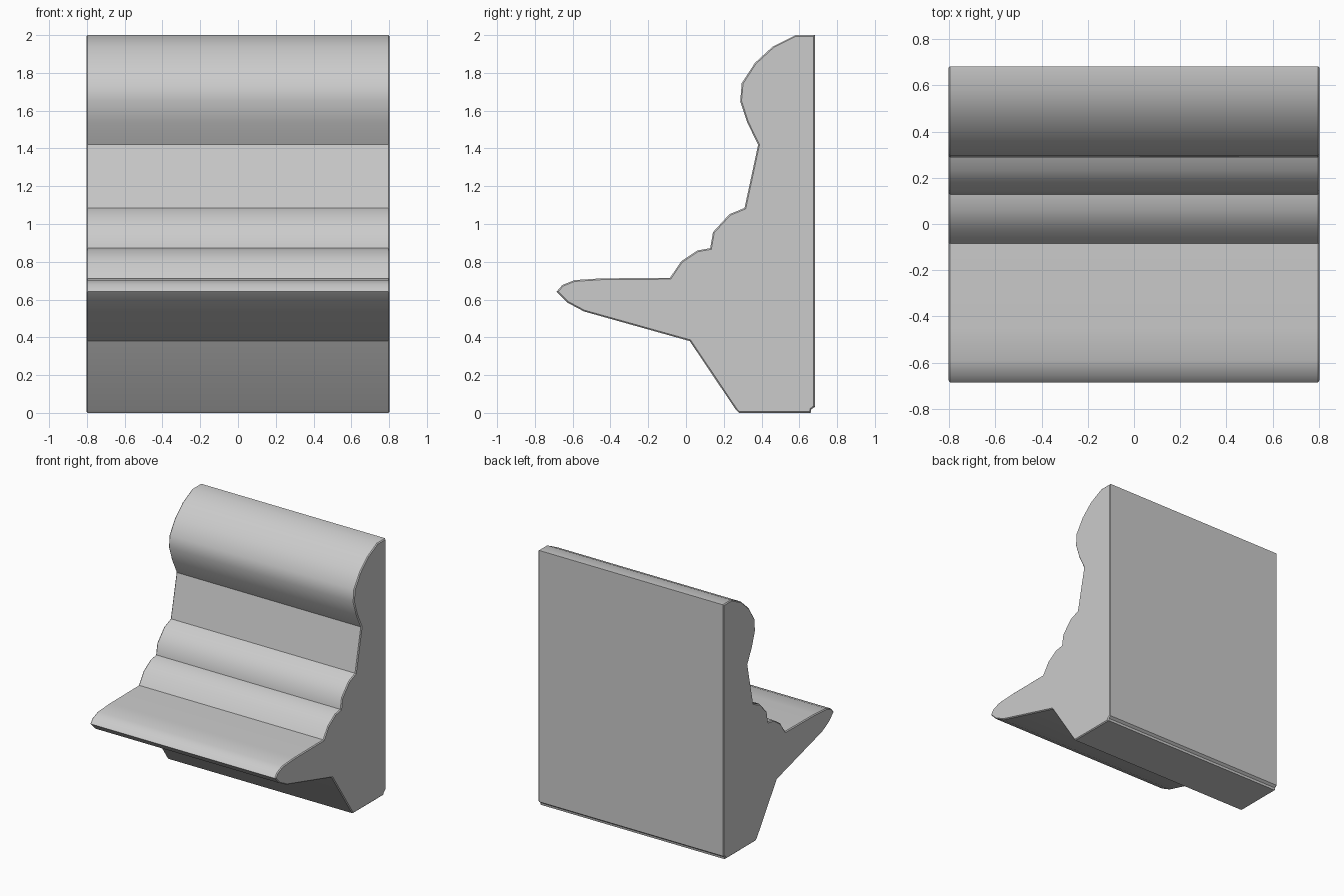
import bpy, bmesh, math

if "Cube" in bpy.data.objects:
    bpy.data.objects.remove(bpy.data.objects["Cube"])

HALF_WIDTH = 0.803

# Moulding side profile (y, z), going round from the bottom back edge
PROFILE = [
    (0.66, 0.0), (0.663, 0.018), (0.682, 0.032),                # bottom back lip
    (0.682, 2.0), (0.58, 2.0),                                 # back and top
    (0.46, 1.94), (0.365, 1.853), (0.295, 1.745), (0.287, 1.65),  # rounded crown
    (0.325, 1.535), (0.382, 1.42),                             # under the crown
    (0.31, 1.085), (0.23, 1.052), (0.143, 0.957),              # upper bead
    (0.128, 0.872), (0.06, 0.86), (-0.025, 0.803),             # lower bead
    (-0.085, 0.715), (-0.45, 0.712), (-0.59, 0.703),           # ledge top
    (-0.655, 0.677), (-0.685, 0.642), (-0.63, 0.585), (-0.54, 0.537),  # nose
    (0.02, 0.38), (0.265, 0.015), (0.28, 0.0),                 # underside
]

# Extrude the profile along x
bm = bmesh.new()
verts = [bm.verts.new((-HALF_WIDTH, y, z)) for y, z in PROFILE]
cap = bm.faces.new(verts)
ext = bmesh.ops.extrude_face_region(bm, geom=[cap], use_keep_orig=True)
far = [g for g in ext["geom"] if isinstance(g, bmesh.types.BMVert)]
bmesh.ops.translate(bm, verts=far, vec=(2 * HALF_WIDTH, 0, 0))
bmesh.ops.recalc_face_normals(bm, faces=bm.faces[:])

# Slightly eased end edges
rims = [e for e in bm.edges if abs(e.verts[0].co.x - e.verts[1].co.x) < 1e-5]
bmesh.ops.bevel(bm, geom=rims, offset=0.007, segments=1, affect='EDGES')
bmesh.ops.recalc_face_normals(bm, faces=bm.faces[:])

mesh = bpy.data.meshes.new("wall_moulding")
bm.to_mesh(mesh)
bm.free()
moulding = bpy.data.objects.new("wall_moulding", mesh)
bpy.context.collection.objects.link(moulding)

# Smooth beads, crisp creases
bpy.context.view_layer.objects.active = moulding
moulding.select_set(True)
bpy.ops.object.shade_smooth_by_angle(angle=math.radians(35))
